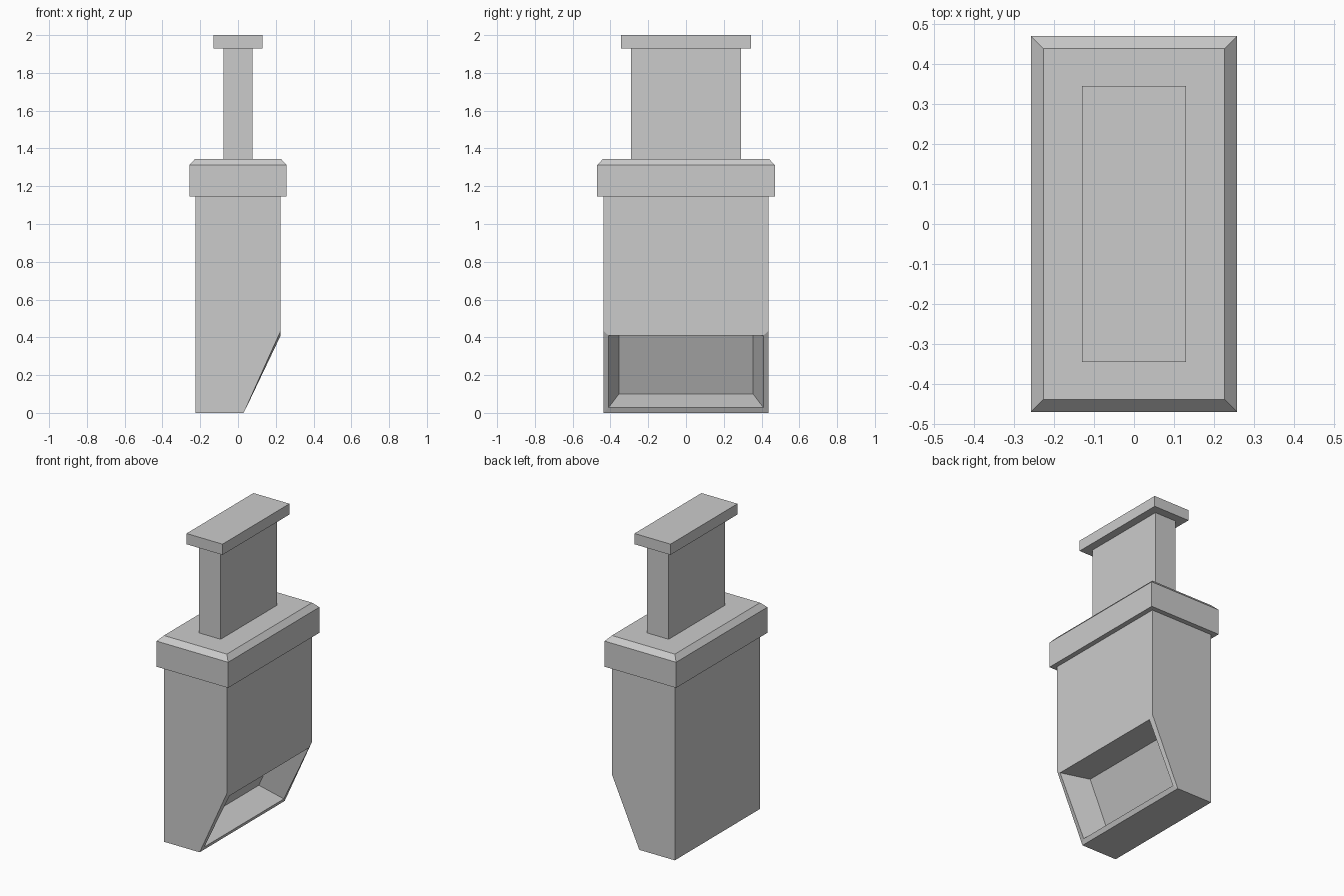
import bpy, bmesh

cube = bpy.data.objects.get("Cube")
if cube:
    bpy.data.objects.remove(cube, do_unlink=True)

GREY = (0.6, 0.6, 0.6, 1)
mat = bpy.data.materials.new("plain_grey")
mat.use_nodes = True
mat.diffuse_color = GREY
mat.node_tree.nodes["Principled BSDF"].inputs["Base Color"].default_value = GREY


def finish(bm, name):
    bmesh.ops.recalc_face_normals(bm, faces=bm.faces)
    mesh = bpy.data.meshes.new(name)
    bm.to_mesh(mesh)
    bm.free()
    mesh.materials.append(mat)
    obj = bpy.data.objects.new(name, mesh)
    bpy.context.collection.objects.link(obj)
    return obj


def stack(name, *rings):
    """Closed solid through rectangular rings given as (half x, half y, z)."""
    bm = bmesh.new()
    loops = [[bm.verts.new((sx * hx, sy * hy, z))
              for sx, sy in ((-1, -1), (1, -1), (1, 1), (-1, 1))]
             for hx, hy, z in rings]
    bm.faces.new(loops[0])
    bm.faces.new(loops[-1])
    for low, high in zip(loops, loops[1:]):
        for i in range(4):
            j = (i + 1) % 4
            bm.faces.new((low[i], low[j], high[j], high[i]))
    return finish(bm, name)


def hollow_body():
    """Upright box with a slanted lower side that holds a tapered recess."""
    bm = bmesh.new()

    def pair(x, y, z):
        return [bm.verts.new((x, s * y, z)) for s in (-1, 1)]

    hx, hy, top = 0.226, 0.438, 1.145
    back_low, back_top = pair(-hx, hy, 0), pair(-hx, hy, top)
    front_top, knee, toe = pair(hx, hy, top), pair(hx, hy, 0.435), pair(0.03, hy, 0)
    lip_top, lip_low = pair(hx, 0.41, 0.41), pair(0.044, 0.41, 0.028)
    inner_top, inner_low = pair(0.04, 0.355, 0.41), pair(-0.098, 0.355, 0.10)

    # Faces spanning the width
    for a, b in ((back_low, back_top), (back_top, front_top), (back_low, toe),
                 (toe, lip_low), (lip_low, inner_low),
                 (inner_low, inner_top), (inner_top, lip_top)):
        bm.faces.new((a[0], a[1], b[1], b[0]))
    bm.faces.new((front_top[0], knee[0], lip_top[0],
                  lip_top[1], knee[1], front_top[1]))

    # Mirrored end walls, rim strips and recess cheeks
    for i in (0, 1):
        for ring in ((back_low, back_top, front_top, knee, toe),
                     (knee, toe, lip_low, lip_top),
                     (lip_top, lip_low, inner_low, inner_top)):
            bm.faces.new([p[i] for p in ring])
    return finish(bm, "hollow_body")


hollow_body()
stack("collar", (0.258, 0.47, 1.145), (0.258, 0.47, 1.312), (0.227, 0.439, 1.345))
stack("stem", (0.078, 0.29, 1.345), (0.078, 0.29, 1.93))
stack("top_plate", (0.13, 0.345, 1.93), (0.13, 0.345, 2.0))
